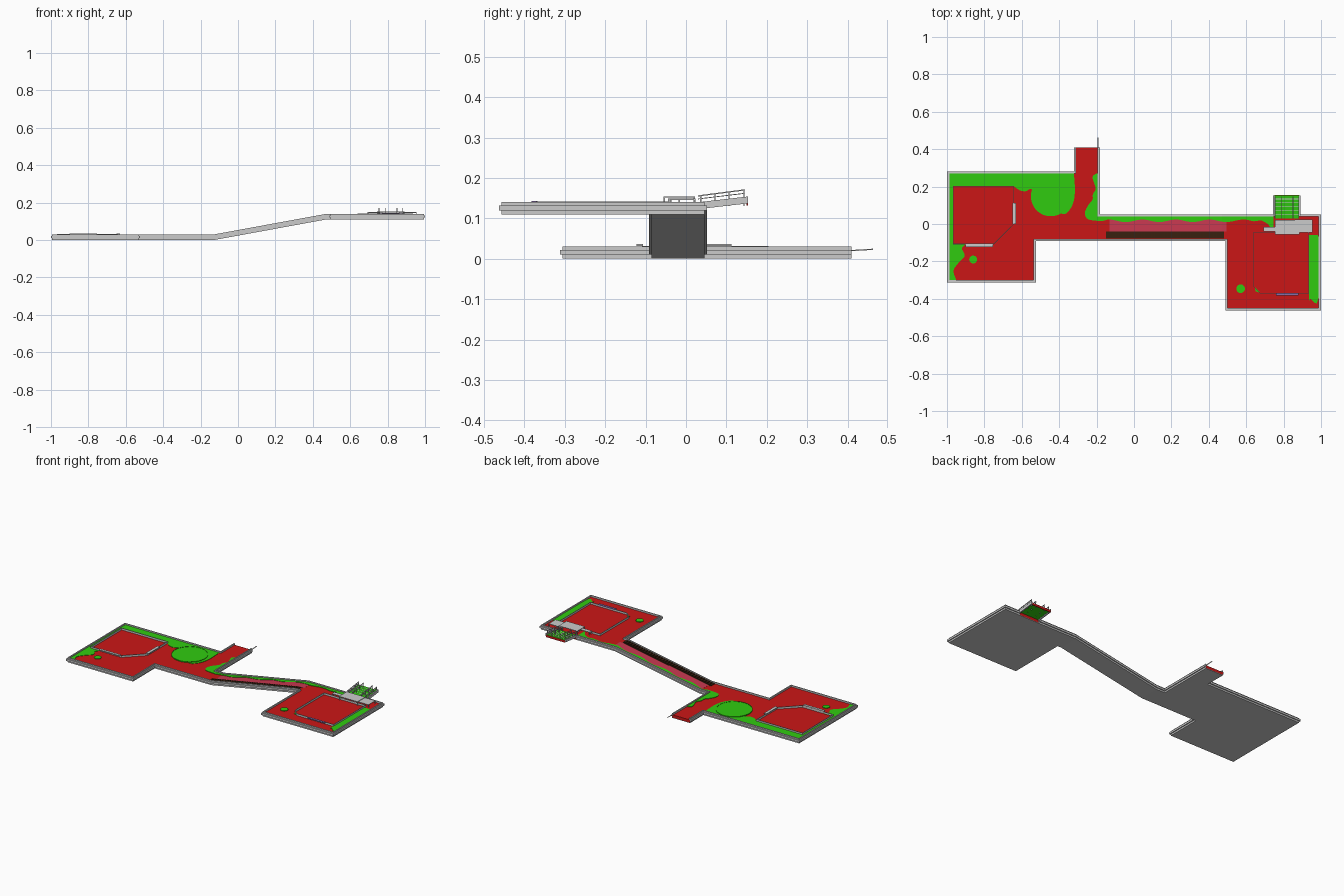
import bpy, bmesh, math
from mathutils import Vector

if "Cube" in bpy.data.objects:
    bpy.data.objects.remove(bpy.data.objects["Cube"])


def material(name, rgb):
    m = bpy.data.materials.new(name)
    m.diffuse_color = (*rgb, 1)
    m.use_nodes = True
    m.node_tree.nodes["Principled BSDF"].inputs["Base Color"].default_value = m.diffuse_color
    return m


RED = material("red_paving", (0.6, 0.008, 0.008))
PINK = material("ramp_paving", (0.58, 0.04, 0.08))
GREEN = material("grass", (0.03, 0.6, 0.005))
BROWN = material("dark_brown", (0.04, 0.015, 0.005))
PURPLE = material("purple", (0.25, 0.16, 0.4))
RX0, RX1, RISE = -0.13, 0.47, 0.11     # ramp start, end and height


def lift(x):
    return RISE * min(1, max(0, (x - RX0) / (RX1 - RX0)))


def finish(name, bm, mat):
    bmesh.ops.recalc_face_normals(bm, faces=bm.faces)
    me = bpy.data.meshes.new(name)
    bm.to_mesh(me)
    bm.free()
    if mat:
        me.materials.append(mat)
    ob = bpy.data.objects.new(name, me)
    bpy.context.collection.objects.link(ob)
    return ob


def extrude_plan(name, polys, z0, z1, mat=None):
    """Extrude plan polygons upward, then bend them over the ramp."""
    bm = bmesh.new()
    for p in polys:
        bm.faces.new([bm.verts.new((x, y, z0)) for x, y in p])
    bmesh.ops.remove_doubles(bm, verts=bm.verts, dist=1e-5)
    r = bmesh.ops.extrude_face_region(bm, geom=bm.faces[:], use_keep_orig=True)
    for v in r["geom"]:
        if isinstance(v, bmesh.types.BMVert):
            v.co.z = z1
    for x in (RX0, RX1):
        bmesh.ops.bisect_plane(bm, geom=bm.verts[:] + bm.edges[:] + bm.faces[:],
                               plane_co=(x, 0, 0), plane_no=(1, 0, 0), dist=1e-6)
    for v in bm.verts:
        v.co.z += lift(v.co.x)
    return finish(name, bm, mat)


def wall(name, path, a, b, z0, z1, mat=None, closed=False):
    """Mitred wall between offsets a and b to the right of a path."""
    P = [Vector(p) for p in path]
    n = len(P)
    segs = n if closed else n - 1
    nor = []
    for i in range(segs):
        d = (P[(i + 1) % n] - P[i]).normalized()
        nor.append(Vector((d.y, -d.x)))
    mit = []
    for i in range(n):
        n1 = nor[i - 1] if closed or i > 0 else nor[0]
        n2 = nor[i % segs] if closed or i < n - 1 else nor[-1]
        mit.append((n1 + n2) / (1 + n1.dot(n2)))
    A = [p + m * a for p, m in zip(P, mit)]
    B = [p + m * b for p, m in zip(P, mit)]
    quads = [[A[i], B[i], B[(i + 1) % n], A[(i + 1) % n]] for i in range(segs)]
    return extrude_plan(name, quads, z0, z1, mat)


def slab(name, x0, x1, y0, y1, z0, z1, mat=None, rise=0.0):
    """Box in absolute heights; its far end is raised by rise."""
    bm = bmesh.new()
    bmesh.ops.create_cube(bm, size=1)
    for v in bm.verts:
        sx, sy, sz = v.co + Vector((0.5, 0.5, 0.5))
        v.co = (x0 + (x1 - x0) * sx, y0 + (y1 - y0) * sy,
                z0 + (z1 - z0) * sz + rise * sy)
    return finish(name, bm, mat)


def rect(x0, x1, y0, y1):
    return [(x0, y0), (x1, y0), (x1, y1), (x0, y1)]


def disc(x, y, r, n=32):
    return [(x + r * math.cos(i * math.tau / n), y + r * math.sin(i * math.tau / n))
            for i in range(n)]


def curve(pts, n=5):
    """Catmull-Rom curve through the points."""
    P = [Vector(p) for p in [pts[0]] + pts + [pts[-1]]]
    out = []
    for a, b, c, d in zip(P, P[1:], P[2:], P[3:]):
        for k in range(n):
            t = k / n
            out.append(0.5 * (2 * b + (c - a) * t + (2 * a - 5 * b + 4 * c - d) * t * t
                              + (3 * b - a - 3 * c + d) * t ** 3))
    return out + [P[-1]]


# base, paving, outer walls and trim, open at the back path and back stairs
west = [(-.315, .41), (-.315, .275), (-.993, .275), (-.993, -.305), (-.53, -.305),
        (-.53, -.085), (.495, -.085), (.495, -.456), (.993, -.456), (.993, .045),
        (.885, .045)]
east = [(.745, .045), (-.19, .045), (-.19, .41)]
extrude_plan("base", [west + east], 0, .003)
extrude_plan("paving", [west + east], .003, .02, RED)
for side, path in (("main", west), ("back", east)):
    wall(side + "_wall", path, -.006, .0005, 0, .03)
    wall(side + "_trim", path, 0, .007, .01, .022)
slab("back_path_rod", -.194, -.19, .40, .463, .018, .021, None, .004)

# lower lawns
lawn = [(-.988, .27), (-.988, -.3)]
lawn += curve([(-.95, -.3), (-.965, -.25), (-.94, -.21), (-.905, -.17), (-.92, -.13),
               (-.895, -.105)])
lawn += [(-.967, -.105), (-.967, .203), (-.648, .203)]
lawn += curve([(-.64, .2), (-.61, .18), (-.58, .175), (-.545, .185), (-.52, .12)])
lawn += curve([(-.4, .06), (-.365, .055), (-.33, .1), (-.316, .17), (-.321, .27)])
extrude_plan("lower_lawn", [lawn], .019, .022, GREEN)
extrude_plan("round_lawn", [disc(-.445, .148, .105, 48)], .019, .024, GREEN)
wall("round_lawn_kerb", disc(-.445, .148, .105, 48), -.0015, .0015, .019, .0255, GREEN, True)
extrude_plan("lower_tree_bed", [disc(-.86, -.19, .021)], .019, .024, GREEN)

# wavy planting strip up the ramp
strip = curve([(-.2, .27), (-.222, .25), (-.205, .19), (-.22, .16), (-.222, .13),
               (-.245, .1), (-.262, .06), (-.245, .025), (-.17, .015)])
strip += [(x / 100, .017 + .007 * math.sin(x * .35)) for x in range(-14, 66, 2)]
strip += curve([(.68, .02), (.715, 0), (.735, -.03), (.745, -.035)])
strip += [(.745, .04), (-.195, .04), (-.195, .27)]
extrude_plan("ramp_planting", [strip], .019, .023, GREEN)

# ramp paving and the dark stair flight beside it
extrude_plan("ramp_paving", [rect(RX0, .495, -.04, .03)], .019, .0208, PINK)
extrude_plan("stair_bed", [rect(-.15, .48, -.078, -.04)], .018, .0215, BROWN)
N = 36
for i in range(N):
    x = -.15 + i * .63 / N
    z = lift(x + .0175)
    slab("stair_tread", x, x + .012, -.078, -.046, z + .015, z + .024, BROWN)

# upper lawns
extrude_plan("upper_lawn", [curve([(.935, -.06), (.935, -.38), (.945, -.4), (.985, -.4),
                                  (.985, -.06)], 4)], .019, .022, GREEN)
extrude_plan("upper_tree_bed", [disc(.57, -.346, .023)], .019, .024, GREEN)
extrude_plan("corner_bed", [[(.645, -.335), (.65, -.36), (.675, -.368)]], .019, .022, GREEN)

# low court walls with chamfered corners, and their ledges
courts = {
    "lower": [(-.966, .203), (-.966, -.107), (-.75, -.107), (-.642, 0), (-.642, .203)],
    "upper": [(.64, -.045), (.64, -.335), (.675, -.37), (.935, -.37), (.935, -.045)]}
for n, p in courts.items():
    wall(n + "_court_wall", p, -.0015, .0015, .019, .032, None, True)
extrude_plan("lower_east_ledge", [rect(-.65, -.632, 0, .113)], .031, .036)
extrude_plan("lower_front_ledge", [rect(-.9, -.755, -.122, -.106)], .031, .036)
extrude_plan("upper_front_ledge", [rect(.76, .88, -.383, -.368)], .028, .033, PURPLE)

# back stairs: sloping cheeks, green flight, grey treads
for x in (.743, .882):
    slab("stair_cheek", x, x + .007, .04, .153, .124, .141, None, .013)
slab("back_flight", .75, .882, .03, .153, .129, .134, GREEN, .013)
slab("back_flight_end", .75, .882, .150, .154, .132, .146, RED)
for i in range(5):
    y = .048 + i * .021
    slab("back_tread", .752, .88, y, y + .004, .134 + i * .0025, .1365 + i * .0025)

# handrails over the back stairs
for x in (.752, .785, .848, .879):
    slab("handrail", x, x + .004, .03, .146, .154, .157, None, .015)
    slab("handrail_lower", x, x + .002, .03, .146, .147, .149, None, .014)
    for y in (.035, .07, .105, .142):
        slab("rail_post", x, x + .003, y, y + .003, .13, .155 + (y - .03) * .13)

# canopy at the head of the stairs: overlapping roofs on posts
for n, (x0, x1, y0, y1) in {"west": (.693, .775, -.04, -.015),
                            "centre": (.755, .885, -.056, .022),
                            "east": (.86, .955, -.045, .024)}.items():
    low = n != "centre"
    z = .146 if low else .151
    slab(n + "_canopy", x0, x1, y0, y1, z, z + .003)
    for x in (x0, x1 - .004):
        for y in (y0, y1 - .004):
            slab(n + "_canopy_post", x, x + .004, y, y + .004, .128, z)
